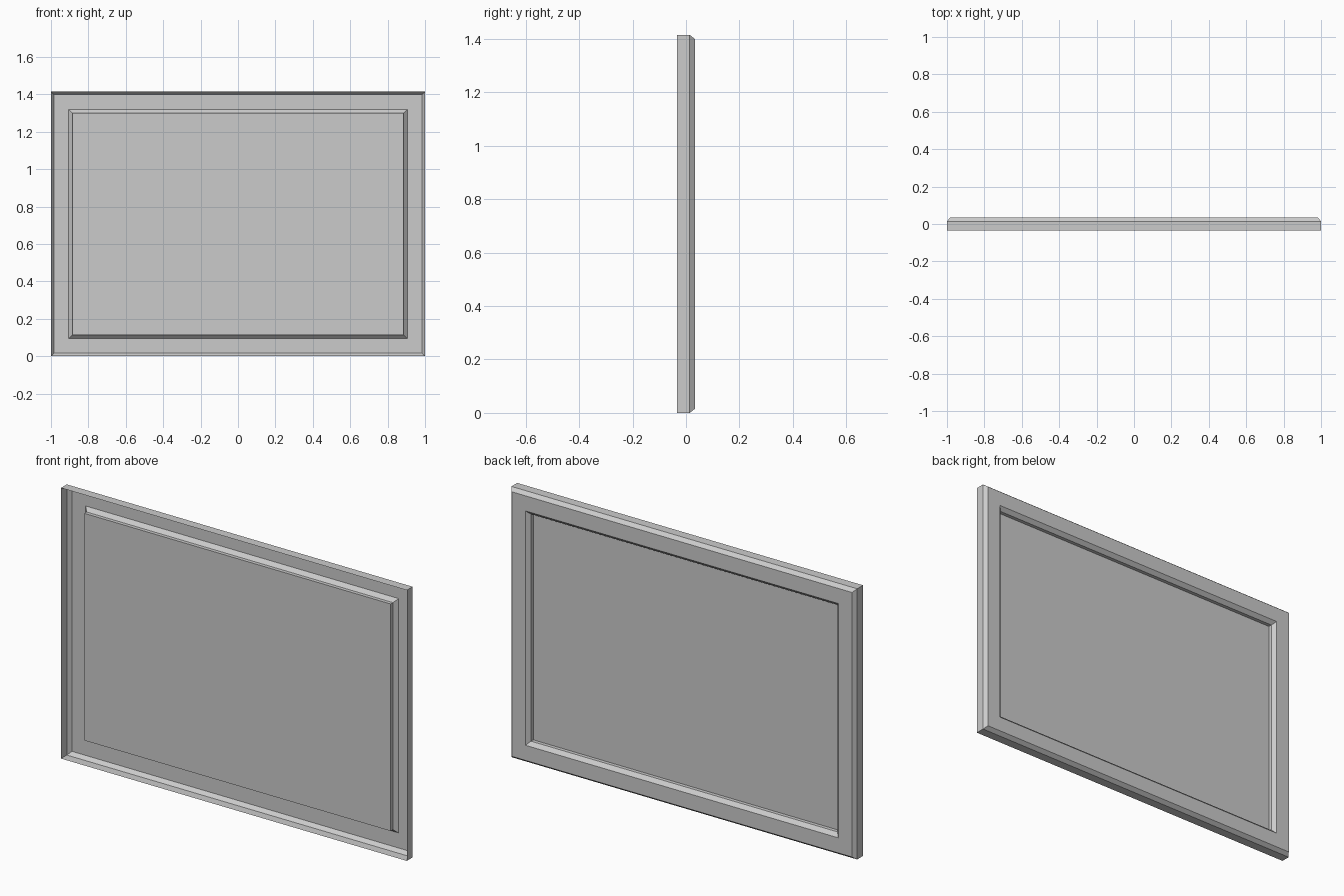
import bpy
import bmesh

HALF_W, HEIGHT = 1.0, 1.415

cube = bpy.data.objects.get("Cube")
if cube:
    bpy.data.objects.remove(cube, do_unlink=True)

grey = bpy.data.materials.new("plain grey")
grey.use_nodes = True
colour = (0.6, 0.6, 0.6, 1)
grey.diffuse_color = colour
grey.node_tree.nodes["Principled BSDF"].inputs["Base Color"].default_value = colour


def rect_loft(name, profile, capped=False):
    """Sweep (inset, y) profile points around the rectangle, with mitred corners."""
    bm = bmesh.new()
    rings = []
    for inset, y in profile:
        x, low, high = HALF_W - inset, inset, HEIGHT - inset
        corners = ((-x, low), (x, low), (x, high), (-x, high))
        rings.append([bm.verts.new((cx, y, cz)) for cx, cz in corners])
    for a, b in zip(rings, rings[1:]):
        for i in range(4):
            j = (i + 1) % 4
            bm.faces.new((a[i], a[j], b[j], b[i]))
    if capped:
        bm.faces.new(rings[-1])
    bmesh.ops.recalc_face_normals(bm, faces=bm.faces)
    mesh = bpy.data.meshes.new(name)
    bm.to_mesh(mesh)
    bm.free()
    mesh.materials.append(grey)
    obj = bpy.data.objects.new(name, mesh)
    bpy.context.collection.objects.link(obj)
    return obj


# Thin outer frame: straight rim, chamfer, flat border
rect_loft("outer_frame", [(0, -0.034), (0, 0.014), (0.016, 0.034), (0.095, 0.034)])

# Pressed panel: chamfer, straight wall, flat sheet standing towards the front
rect_loft("pressed_panel", [(0.095, 0.034), (0.114, 0.015), (0.114, -0.004)], capped=True)
